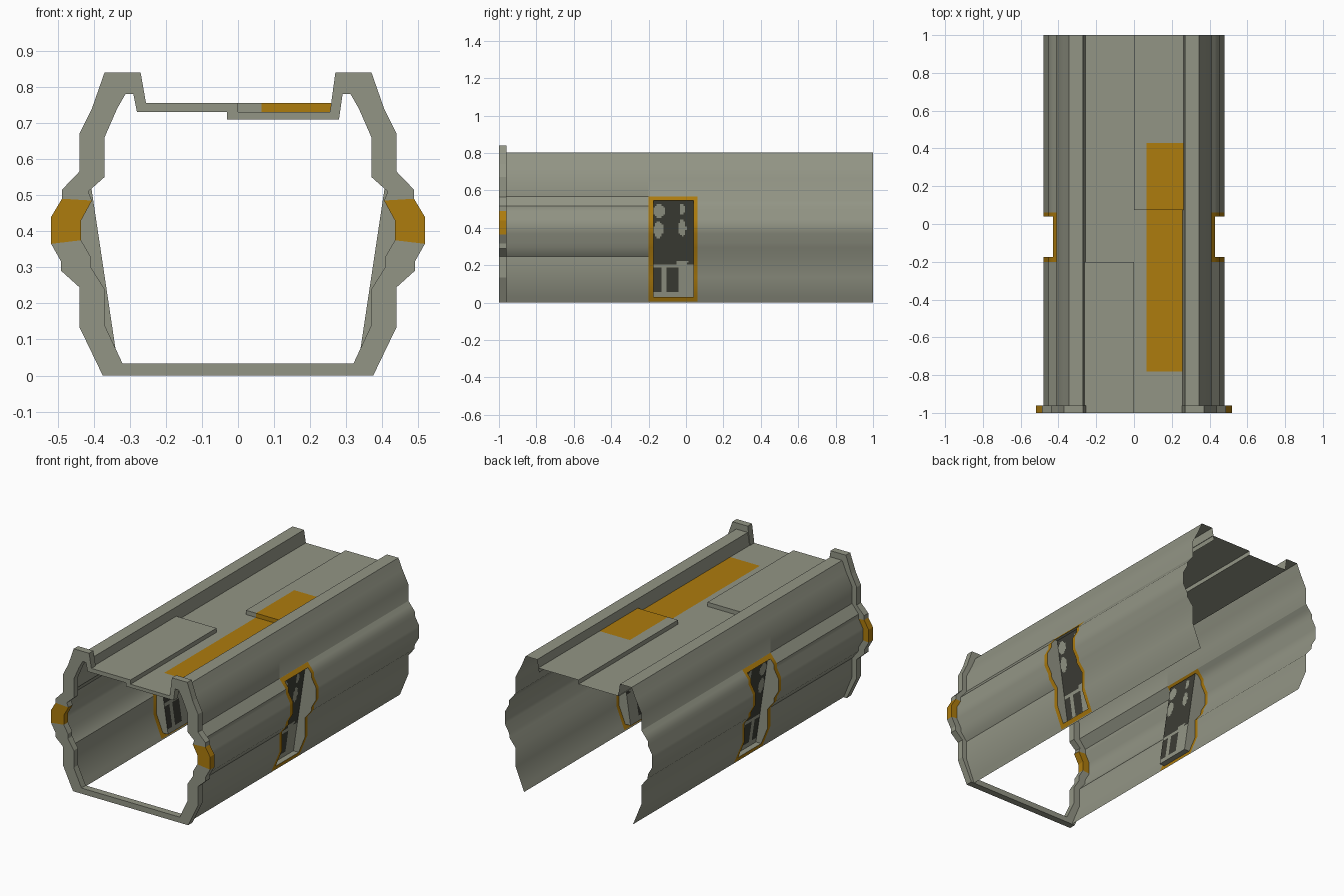
import bpy, math

if "Cube" in bpy.data.objects:
    bpy.data.objects.remove(bpy.data.objects["Cube"])


def material(name, rgb):
    m = bpy.data.materials.new(name)
    m.diffuse_color = (*rgb, 1)
    m.use_nodes = True
    m.node_tree.nodes["Principled BSDF"].inputs["Base Color"].default_value = m.diffuse_color
    return m


MATS = [material("hull grey", (0.29, 0.30, 0.235)),
        material("marking orange", (0.42, 0.20, 0.004)),
        material("panel dark", (0.045, 0.046, 0.036))]
GREY, ORANGE, DARK = 0, 1, 2


def build(name, verts, faces, mats, smooth=None):
    me = bpy.data.meshes.new(name)
    me.from_pydata(verts, [], faces)
    for m in MATS:
        me.materials.append(m)
    for p, i in zip(me.polygons, mats):
        p.material_index = i
    ob = bpy.data.objects.new(name, me)
    bpy.context.collection.objects.link(ob)
    if smooth:
        bpy.ops.object.select_all(action='DESELECT')
        ob.select_set(True)
        bpy.context.view_layer.objects.active = ob
        bpy.ops.object.shade_smooth_by_angle(angle=math.radians(smooth))
    return ob


# Front ring: paired outer and inner points (right half), bottom to ridge
RING = [((.375, 0), (.32, .033)), ((.44, .135), (.37, .14)), ((.44, .245), (.37, .24)),
        ((.49, .29), (.408, .30)), ((.49, .315), (.408, .328)), ((.518, .365), (.435, .375)),
        ((.518, .44), (.435, .43)), ((.488, .49), (.405, .485)), ((.488, .515), (.415, .51)),
        ((.44, .565), (.37, .55)), ((.44, .67), (.37, .66)), ((.405, .74), (.335, .74)),
        ((.37, .84), (.312, .78)), ((.27, .84), (.29, .78))]
roof_pairs = [((.255, .73), (.28, .71)), ((0, .73), (-.03, .71)),
              ((0, .755), (-.03, .73)), ((-.255, .755), (-.28, .73))]
left = [((-a, b), (-c, d)) for (a, b), (c, d) in reversed(RING)]
pairs = RING + roof_pairs + left
verts, faces, mats = [], [], []
for (a, b), (c, d) in pairs:
    verts += [(a, -1, b), (c, -1, d), (c, -.96, d), (a, -.96, b)]
n = len(pairs)
for i in range(n):
    j = (i + 1) % n
    z = (pairs[i][0][1] + pairs[j][0][1]) / 2
    orange = abs(pairs[i][0][0]) > .4 and .36 < z < .49
    for k in range(4):
        l = (k + 1) % 4
        faces.append((4*i + k, 4*j + k, 4*j + l, 4*i + l))
        mats.append(ORANGE if orange else GREY)
build("front_ring", verts, faces, mats)

# Thin side walls, with a window opening and its orange border
WALL = [(.355, 0), (.41, .135), (.41, .245), (.45, .295), (.452, .32), (.48, .368),
        (.48, .44), (.452, .49), (.452, .515), (.41, .567), (.41, .665), (.372, .74),
        (.345, .803), (.27, .803), (.258, .73)]
W_Y = (-.2, -.175, .04, .062)
W_Z = (.006, .03, .545, .5665)


def wall_x(z):
    for (a, b), (c, d) in zip(WALL, WALL[1:]):
        if b <= z <= d:
            return a + (c - a) * (z - b) / (d - b)


profile = sorted(WALL[:13] + [(wall_x(z), z) for z in W_Z], key=lambda p: p[1]) + WALL[13:]


def side_walls(name, ys, smooth):
    verts, faces, mats = [], [], []
    for s in (1, -1):
        base, m = len(verts), len(ys)
        verts += [(s * x, y, z) for x, z in profile for y in ys]
        for i in range(len(profile) - 1):
            z = (profile[i][1] + profile[i + 1][1]) / 2
            for j in range(m - 1):
                y = (ys[j] + ys[j + 1]) / 2
                outer = i < 14 and W_Y[0] < y < W_Y[3] and W_Z[0] < z < W_Z[3]
                if outer and W_Y[1] < y < W_Y[2] and W_Z[1] < z < W_Z[2]:
                    continue
                a = base + i * m + j
                f = (a, a + 1, a + m + 1, a + m)
                faces.append(f if s > 0 else f[::-1])
                mats.append(ORANGE if outer else GREY)
    build(name, verts, faces, mats, smooth)


side_walls("front_side_walls", [-.96, W_Y[0]], 36)
side_walls("rear_side_walls", [*W_Y, 1], 55)


# Roof sheet: raised front-left and rear-right, with an orange stripe
verts, faces, mats = [], [], []


def quad(pts, mat=GREY):
    faces.append(tuple(range(len(verts), len(verts) + len(pts))))
    verts.extend(pts)
    mats.append(mat)


LOW, HIGH, EDGE = .73, .755, .265
XS = (-EDGE, 0, .065, EDGE)
YS = (-.98, -.78, -.2, .075, .43, 1)


def level(x, y):
    return HIGH if (x < 0 and y < -.2) or (x > 0 and y > .075) else LOW


for x0, x1 in zip(XS, XS[1:]):
    for y0, y1 in zip(YS, YS[1:]):
        z = level(x0 + x1, (y0 + y1) / 2)
        stripe = x0 > .01 and -.79 < y0 and y1 < .44
        quad([(x0, y0, z), (x1, y0, z), (x1, y1, z), (x0, y1, z)], ORANGE if stripe else GREY)
# steps between the roof levels
quad([(0, -.2, LOW), (-EDGE, -.2, LOW), (-EDGE, -.2, HIGH), (0, -.2, HIGH)])
quad([(0, -.98, LOW), (0, -.2, LOW), (0, -.2, HIGH), (0, -.98, HIGH)])
quad([(0, .075, LOW), (.065, .075, LOW), (.065, .075, HIGH), (0, .075, HIGH)])
quad([(.065, .075, LOW), (EDGE, .075, LOW), (EDGE, .075, HIGH), (.065, .075, HIGH)], ORANGE)
quad([(0, 1, LOW), (0, .075, LOW), (0, .075, HIGH), (0, 1, HIGH)])
build("roof", verts, faces, mats)


# Recessed window panels with worn dark paint
BLOBS = [(-.145, .49, .032, .035), (-.147, .39, .025, .045), (-.02, .50, .015, .03),
         (-.02, .40, .02, .045), (-.02, .215, .03, .012)]


def is_dark(y, z):
    if z < .205:
        return .055 < z < .185 and (y < -.132 or -.105 < y < -.045)
    return not any(((y - a) / c) ** 2 + ((z - b) / d) ** 2 < 1 for a, b, c, d in BLOBS)


def panel_x(z):
    return .333 + (z - W_Z[1]) * .150


NY, NZ = 24, 56
y0, y1, z0, z1 = W_Y[1], W_Y[2], W_Z[1], W_Z[2]
for s, name in ((1, "right_window_panel"), (-1, "left_window_panel")):
    verts, faces, mats = [], [], []
    for i in range(NZ):
        for j in range(NY):
            a, b = [z0 + (z1 - z0) * k / NZ for k in (i, i + 1)]
            c, d = [y0 + (y1 - y0) * k / NY for k in (j, j + 1)]
            pts = [(s * panel_x(a), c, a), (s * panel_x(a), d, a),
                   (s * panel_x(b), d, b), (s * panel_x(b), c, b)]
            quad(pts[::s], DARK if is_dark((c + d) / 2, (a + b) / 2) else GREY)
    # recess ends, sill and head
    rim = [p for p in profile[:14] if z0 - 1e-6 <= p[1] <= z1 + 1e-6]
    for y in (y0, y1):
        for (xa, a), (xb, b) in zip(rim, rim[1:]):
            quad([(s * panel_x(a), y, a), (s * xa, y, a), (s * xb, y, b), (s * panel_x(b), y, b)])
    for z in (z0, z1):
        quad([(s * panel_x(z), y0, z), (s * wall_x(z), y0, z),
              (s * wall_x(z), y1, z), (s * panel_x(z), y1, z)])
    build(name, verts, faces, mats)
